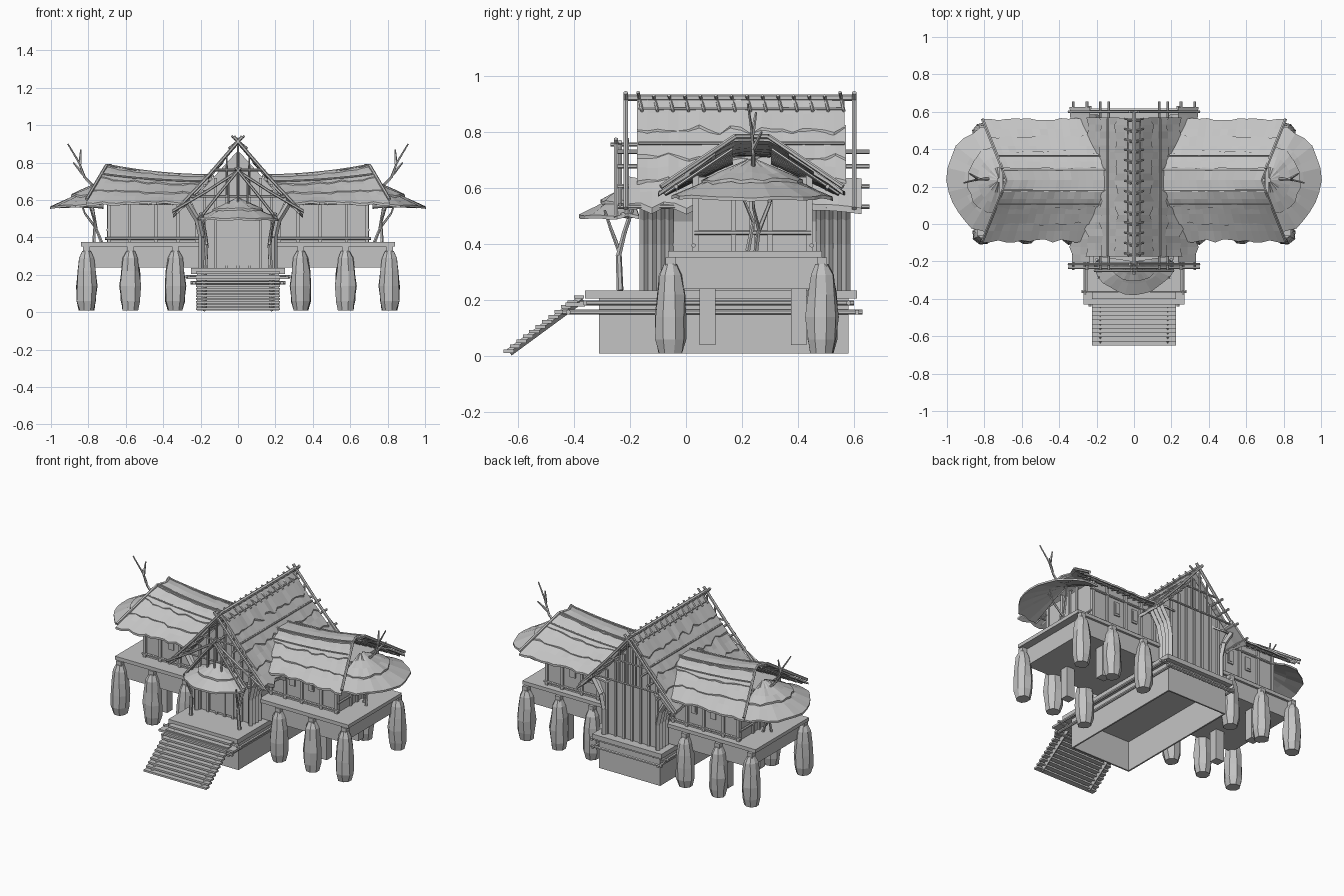
import bpy, bmesh, math, random
from mathutils import Vector, Matrix

random.seed(7)
cube = bpy.data.objects.get("Cube")
if cube:
    bpy.data.objects.remove(cube, do_unlink=True)

grey = bpy.data.materials.new("weathered_grey")
grey.use_nodes = True
COLOUR = (0.55, 0.55, 0.55, 1)
grey.diffuse_color = COLOUR
grey.node_tree.nodes["Principled BSDF"].inputs["Base Color"].default_value = COLOUR

parts = {}          # part name -> bmesh
mirrored = set()    # parts modelled on the left and mirrored to the right


def part(name):
    if name.startswith("M "):
        name = name[2:]
        mirrored.add(name)
    return parts.setdefault(name, bmesh.new())


def lerp(a, b, t):
    return a + (b - a) * t


def box(name, x0, x1, y0, y1, z0, z1):
    m = Matrix.Translation(((x0 + x1) / 2, (y0 + y1) / 2, (z0 + z1) / 2))
    bmesh.ops.create_cube(part(name), size=1, matrix=m @ Matrix.Diagonal((x1 - x0, y1 - y0, z1 - z0, 1)))


def pole(name, pts, r0=0.007, r1=None, sides=6):
    """Straight segments through pts, tapering from r0 to r1."""
    r1 = r0 if r1 is None else r1
    n = len(pts) - 1
    for i in range(n):
        a, b = Vector(pts[i]), Vector(pts[i + 1])
        rot = (b - a).to_track_quat('Z', 'Y').to_matrix().to_4x4()
        bmesh.ops.create_cone(part(name), cap_ends=True, segments=sides, radius1=lerp(r0, r1, i / n),
                              radius2=lerp(r0, r1, (i + 1) / n), depth=(b - a).length,
                              matrix=Matrix.Translation((a + b) / 2) @ rot)


def thatch(name, fn, nu, nv, thick=0.012, jag=0.12, rough=0.005):
    """Rough sheet fn(u, v) with a ragged lower edge at v = 1."""
    bm = part(name)
    rows = []
    for i in range(nu + 1):
        row = []
        for j in range(nv + 1):
            v = j / nv + (random.uniform(-jag, jag) if j == nv else 0)
            row.append(bm.verts.new(Vector(fn(i / nu, v)) + Vector((0, 0, random.uniform(-rough, rough)))))
        rows.append(row)
    faces = [bm.faces.new((rows[i][j], rows[i + 1][j], rows[i + 1][j + 1], rows[i][j + 1]))
             for i in range(nu) for j in range(nv)]
    new = bmesh.ops.extrude_face_region(bm, geom=faces, use_keep_orig=True)["geom"]
    bmesh.ops.translate(bm, verts=[g for g in new if isinstance(g, bmesh.types.BMVert)], vec=(0, 0, -thick))


def prism(name, outline, y0, y1):
    bm = part(name)
    f = bm.faces.new([bm.verts.new((x, y0, z)) for x, z in outline])
    new = bmesh.ops.extrude_face_region(bm, geom=[f], use_keep_orig=True)["geom"]
    bmesh.ops.translate(bm, verts=[g for g in new if isinstance(g, bmesh.types.BMVert)], vec=(0, y1 - y0, 0))


def fan(name, apex, mid, out, side, drop, reach=1.0, lift=0.0):
    """Half-cone roof skirt from apex, opening along the out vector."""
    apex, mid, out, side = map(Vector, (apex, mid, out, side))

    def fn(u, v):
        t = lerp(-1.75, 1.75, u)
        rim = mid + out * math.cos(t) + side * math.sin(t)
        rim.z = apex.z - drop
        return apex.lerp(rim, 0.04 + 0.96 * v * reach) + Vector((0, 0, lift))
    thatch(name, fn, 16, 3, 0.012, 0.04, 0.004)


# Hollow plinth, hall deck and surrounding rails
box("plinth", -0.22, 0.22, -0.31, -0.30, 0.01, 0.21)
box("plinth", -0.22, 0.22, 0.57, 0.58, 0.01, 0.21)
box("M plinth_side", 0.21, 0.22, -0.31, 0.58, 0.01, 0.21)
box("hall_deck", -0.25, 0.25, -0.36, 0.61, 0.205, 0.235)
for z, x, y0, y1 in ((0.157, 0.235, -0.44, 0.63), (0.19, 0.262, -0.38, 0.60)):
    pole("M deck_rail", [(x, y0, z), (x, y1, z)], 0.009)
    pole("deck_cross_rail", [(-x - 0.02, y0 + 0.02, z), (x + 0.02, y0 + 0.02, z)], 0.009)
    pole("deck_cross_rail", [(-x - 0.02, y1 - 0.02, z), (x + 0.02, y1 - 0.02, z)], 0.009)
box("stair_landing", -0.27, 0.27, -0.43, -0.36, 0.178, 0.192)

# Stairs
STEPS = 12
for i in range(STEPS):
    y, z = lerp(-0.65, -0.40, i / (STEPS - 1)), lerp(0.012, 0.205, i / (STEPS - 1))
    box("stair_treads", -0.225, 0.225, y, y + 0.036, z, z + 0.012)
pole("M stair_stringer", [(0.18, -0.63, 0.014), (0.18, -0.37, 0.205)], 0.014, sides=4)

# Wing platforms, faceted piles and inner posts
box("M wing_platform", 0.18, 0.84, -0.065, 0.485, 0.352, 0.375)
box("M wing_skirt", 0.20, 0.79, -0.045, 0.47, 0.24, 0.352)
for y in (-0.055, 0.485):
    for x in (0.335, 0.575, 0.81):
        bm, rings = part("M stone_pile"), []
        for z, r in ((0.01, 0.044), (0.06, 0.056), (0.14, 0.06), (0.22, 0.054), (0.29, 0.043), (0.328, 0.024)):
            rings.append([bm.verts.new((x + r * random.uniform(0.88, 1.06) * math.cos(k * math.pi / 4 + 0.3),
                                        y + r * random.uniform(0.88, 1.06) * math.sin(k * math.pi / 4 + 0.3), z))
                          for k in range(8)])
        for a, b in zip(rings, rings[1:]):
            for k in range(8):
                bm.faces.new((a[k], a[k - 1], b[k - 1], b[k]))
        bm.faces.new(rings[0])
        bm.faces.new(rings[-1])
        box("M pile_head", x - 0.018, x + 0.018, y - 0.018, y + 0.018, 0.31, 0.352)
for y in (0.077, 0.402):
    box("M inner_post", 0.545, 0.605, y - 0.028, y + 0.028, 0.04, 0.24)

# Wing walls with posts, rails and windows
box("M wing_wall", 0.16, 0.69, 0.035, 0.44, 0.375, 0.64)
for y, s in ((0.035, -1), (0.44, 1)):
    for x in (0.22, 0.32, 0.44, 0.58, 0.69):
        box("M wing_post", x - 0.009, x + 0.009, y - 0.012, y + 0.012, 0.375, 0.645)
    for z in (0.395, 0.585):
        pole("M wing_rail", [(0.2, y + s * 0.008, z), (0.71, y + s * 0.008, z)], 0.008)
    for x in (0.37, 0.505):
        box("M window_frame", x - 0.02, x + 0.02, y - 0.008, y + 0.008, 0.47, 0.56)
        box("M window_pane", x - 0.012, x + 0.012, y - 0.011, y + 0.011, 0.482, 0.548)
for y in (0.17, 0.235, 0.30):
    box("M end_post", 0.685, 0.70, y - 0.009, y + 0.009, 0.375, 0.66)
pole("M end_rail", [(0.697, 0.03, 0.44), (0.697, 0.445, 0.44)], 0.008)

# Wing roofs: swaybacked ridge, overlapping courses, poles and rafters
MID = 0.235


def wing(x_t, d, s, lift=0.0):
    x = lerp(0.14, 0.68 + 0.4 * abs(d), x_t)
    peak = 0.715 + 0.055 * x_t ** 2
    z = lerp(peak, 0.59, max(0, abs(d) - 0.06) / 0.265)
    return (x, MID + s * d, z + lift)


for s in (-1, 1):
    for d0, d1, lift in ((0.22, 0.325, 0.0), (0.13, 0.235, 0.007), (0.05, 0.15, 0.014)):
        thatch("M wing_thatch", lambda u, v: wing(u, lerp(d0, d1, v), s, lift), 16, 2, 0.013, 0.1, 0.003)
    for d in (0.055, 0.13):
        pole("M roof_pole", [wing(i / 6, d, s, 0.018) for i in range(7)], 0.005)
    pole("M wing_barge", [wing(1, d, s, 0.014) for d in (0, 0.06, 0.19, 0.325)], 0.009)
    pole("M eave_purlin", [wing(0.05, 0.27, s, -0.022), wing(0.98, 0.27, s, -0.022)], 0.008)
    for i in range(14):
        t = lerp(0.12, 0.97, i / 13)
        pole("M rafter", [wing(t, 0.07, s, -0.022), wing(t, 0.31, s, -0.022)], 0.005, sides=4)
thatch("M wing_ridge", lambda u, v: wing(u, lerp(-0.065, 0.065, v), 1, 0.018), 14, 2, 0.02, 0.03, 0.002)

# Wing end skirts with branches
for reach, lift in ((1.0, 0.0), (0.6, 0.012)):
    fan("M end_thatch", (0.72, MID, 0.695), (0.76, MID, 0), (0.235, 0, 0), (0, 0.29, 0), 0.125, reach, lift)
for branch in (((0.77, 0.24, 0.67), (0.82, 0.24, 0.72), (0.85, 0.235, 0.80), (0.91, 0.22, 0.90)),
               ((0.845, 0.236, 0.79), (0.84, 0.25, 0.87)),
               ((0.83, 0.24, 0.74), (0.88, 0.27, 0.80)),
               ((0.73, 0.25, 0.375), (0.76, 0.26, 0.45), (0.82, 0.24, 0.53), (0.85, 0.24, 0.61)),
               ((0.76, 0.26, 0.45), (0.775, 0.30, 0.55), (0.78, 0.31, 0.64)),
               ((0.77, 0.22, 0.375), (0.765, 0.24, 0.48), (0.81, 0.18, 0.62))):
    pole("M branch", branch, 0.009, 0.004, 5)

# Main hall body with gables, doors and curved side planks
GABLE = [(-0.19, 0.235), (0.19, 0.235), (0.20, 0.48), (0.25, 0.59), (0, 0.865), (-0.25, 0.59), (-0.20, 0.48)]
prism("hall_body", GABLE, -0.13, 0.55)
for i in range(7):
    x = lerp(-0.18, 0.18, i / 6)
    box("gable_strips", x - 0.008, x + 0.008, 0.545, 0.56, 0.235, 0.85 - abs(x) * 1.1)
    box("gable_strips", x - 0.007, x + 0.007, -0.142, -0.125, 0.235, 0.85 - abs(x) * 1.1)
box("M door_leaf", 0.005, 0.105, -0.138, -0.13, 0.25, 0.52)
for y in (-0.15, -0.12, -0.09, -0.06, 0.48, 0.51, 0.54, 0.57):
    pole("M curved_plank", [(0.195, y, 0.235), (0.195, y, 0.40), (0.215, y, 0.49), (0.27, y, 0.58)], 0.016, sides=4)


# Main roof: steep courses; the lowest run further out at both ends
def hall(y, t, lift=0.0):
    return (lerp(0.0, 0.335, t), y, lerp(0.90, 0.54, t) - 0.012 * math.sin(math.pi * t) + lift)


for t0, t1, y0, y1, lift in ((0.70, 1.0, -0.205, 0.625, 0.0), (0.47, 0.76, -0.175, 0.57, 0.008),
                             (0.23, 0.53, -0.175, 0.57, 0.016), (0.0, 0.29, -0.175, 0.565, 0.022)):
    thatch("M hall_thatch", lambda u, v: hall(lerp(y0, y1, u), lerp(t0, t1, v), lift), 20, 2, 0.022, 0.12, 0.005)
for t in (0.10, 0.42):
    pole("M hall_roof_pole", [hall(-0.17, t, 0.022), hall(0.565, t, 0.022)], 0.006)
for t in (0.40, 0.54, 0.75, 0.97):
    pole("M hall_purlin", [hall(-0.245, t, -0.016), hall(0.655, t, -0.016)], 0.008)
for y in (-0.215, 0.60):
    pole("M hall_barge", [hall(y, -0.07, 0.012), hall(y, 0.5, 0.012), hall(y, 1.04, 0.0)], 0.009)
    pole("gable_tie", [(-0.25, y, 0.62), (0.25, y, 0.62)], 0.007)
    pole("gable_tie", [(-0.13, y, 0.76), (0.13, y, 0.76)], 0.007)
    for x in (-0.06, 0, 0.06):
        pole("gable_struts", [(x, y, 0.62), (x, y, 0.89 - abs(x))], 0.006)
pole("hall_ridge", [(0, -0.21, 0.922), (0, 0.60, 0.922)], 0.012)
for i in range(14):
    y = lerp(-0.165, 0.555, i / 13)
    big = 0.012 if i in (0, 13) else 0
    pole("M ridge_cross", [(0.05, y + 0.008, 0.875), (-0.022 - big, y - 0.006, 0.93 + big)], 0.006)

# Porch: fan roof, small gable and bent posts
for reach, lift in ((1.0, 0.0), (0.6, 0.012)):
    fan("porch_thatch", (0, -0.20, 0.60), (0, -0.20, 0), (0, -0.175, 0), (0.215, 0, 0), 0.095, reach, lift)
for y in (-0.25, -0.21):
    pole("M porch_barge", [(-0.015, y, 0.775), (0.10, y, 0.635), (0.21, y, 0.495)], 0.008)
pole("M porch_long_barge", [(-0.015, -0.235, 0.765), (0.17, -0.235, 0.645), (0.35, -0.235, 0.54)], 0.008)
pole("porch_ridge", [(0, -0.27, 0.755), (0, -0.13, 0.755)], 0.008)
pole("porch_beam", [(-0.21, -0.225, 0.505), (0.21, -0.225, 0.505)], 0.009)
for x in (-0.05, 0, 0.05):
    pole("porch_struts", [(x, -0.24, 0.58), (x, -0.24, 0.745 - abs(x))], 0.006)
pole("M porch_post", [(0.175, -0.235, 0.235), (0.168, -0.24, 0.36), (0.18, -0.22, 0.44), (0.20, -0.19, 0.53)], 0.012, 0.008)
pole("M porch_post", [(0.168, -0.24, 0.38), (0.18, -0.27, 0.46), (0.19, -0.29, 0.52)], 0.008, 0.005)

# Turn every part into an object
for name, bm in parts.items():
    bmesh.ops.recalc_face_normals(bm, faces=bm.faces[:])
    mesh = bpy.data.meshes.new(name)
    bm.to_mesh(mesh)
    bm.free()
    mesh.materials.append(grey)
    obj = bpy.data.objects.new(name, mesh)
    bpy.context.scene.collection.objects.link(obj)
    if name in mirrored:
        obj.modifiers.new("Mirror", 'MIRROR').use_mirror_merge = False
